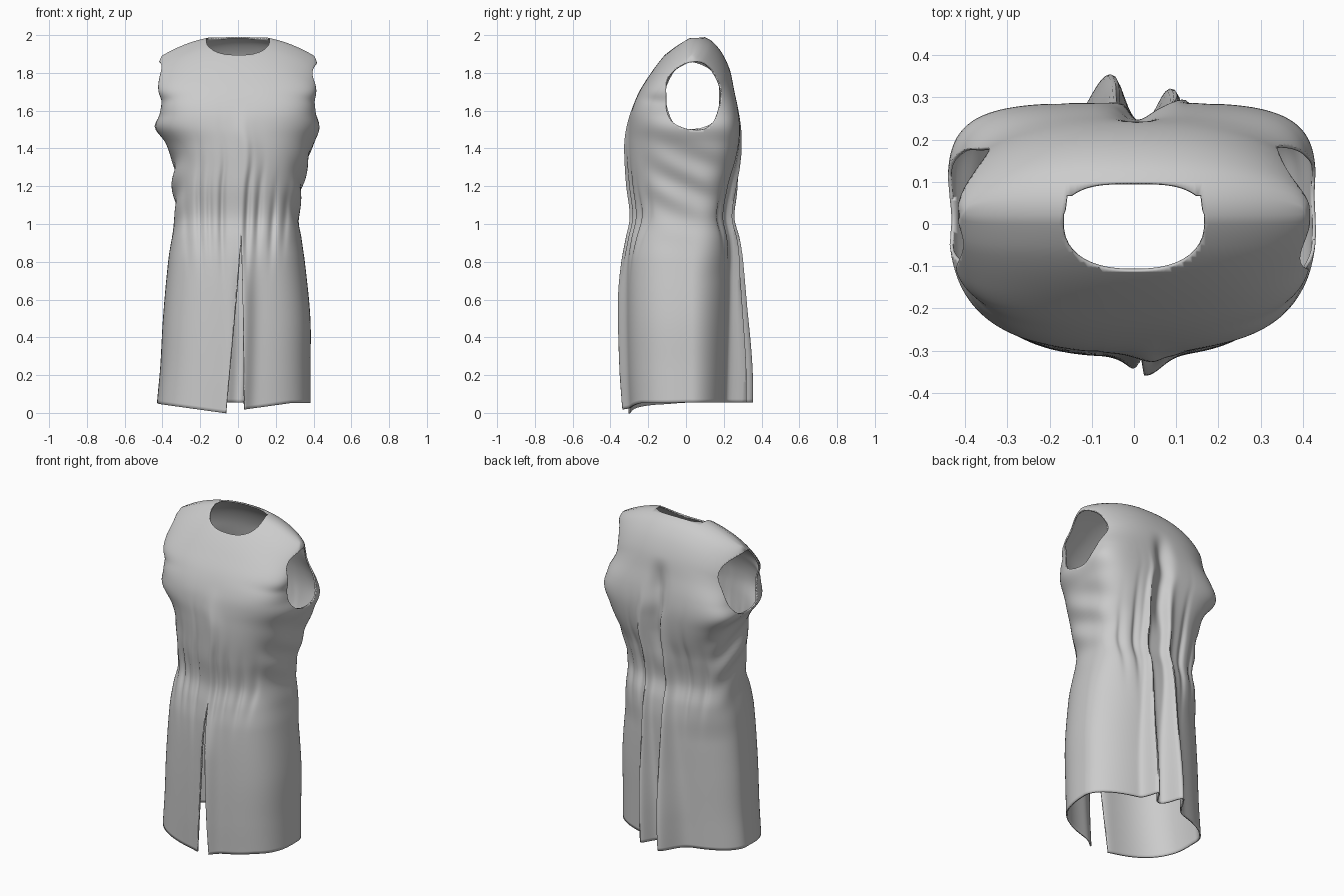
import bpy, bmesh, math

if "Cube" in bpy.data.objects:
    bpy.data.objects.remove(bpy.data.objects["Cube"])

# Silhouette keys by height: z, half width, sideways shift, front y, back y
KEYS = [
    (0.00, .407, -.022, -.300, .228), (0.20, .398, -.014, -.308, .234),
    (0.50, .390, -.007, -.314, .242), (0.80, .362, -.008, -.312, .248),
    (0.92, .344, -.008, -.300, .238), (1.04, .328, -.006, -.280, .212),
    (1.20, .343, .000, -.298, .238), (1.32, .356, .012, -.306, .268),
    (1.42, .387, .010, -.308, .283), (1.51, .436, -.004, -.304, .287),
    (1.60, .420, .000, -.288, .278), (1.70, .414, .000, -.248, .258),
    (1.80, .424, -.004, -.185, .237), (1.88, .428, -.006, -.125, .205),
    (1.94, .424, -.004, -.068, .165), (1.98, .416, .000, -.015, .120),
    (2.00, .404, .000, .020, .070)]
SEG, ROWS, MID = 300, 110, .03


def gauss(d, w):
    return math.exp(-(d / w) ** 2)


def smooth(a, b, v):
    t = min(1, max(0, (v - a) / (b - a)))
    return t * t * (3 - 2 * t)


def slope(i, k):
    lo, hi = KEYS[max(i - 1, 0)], KEYS[min(i + 1, len(KEYS) - 1)]
    return (hi[k] - lo[k]) / (hi[0] - lo[0])


def key(z, k):
    """Smooth curve through column k of the silhouette keys."""
    i = max(j for j in range(len(KEYS) - 1) if KEYS[j][0] <= z + 1e-9)
    p, q = KEYS[i], KEYS[i + 1]
    h = q[0] - p[0]
    t = (z - p[0]) / h
    return ((2*t**3 - 3*t*t + 1) * p[k] + (t**3 - 2*t*t + t) * h * slope(i, k)
            + (3*t*t - 2*t**3) * q[k] + (t**3 - t*t) * h * slope(i + 1, k))


# Gathers at the waist: x, depth, width, middle height, reach
FRONT_FOLDS = [(-.27, .014, .018, 1.02, .16), (-.20, .020, .018, 1.08, .22),
               (-.145, .014, .015, 1.05, .20), (-.08, .021, .017, 1.08, .26),
               (.055, .024, .017, 1.06, .26), (.115, .018, .017, 1.06, .18),
               (.19, .016, .018, 1.00, .16), (.26, .014, .018, 1.04, .14)]
BACK_FOLDS = [(-.25, .014, .02, 1.05, .18), (-.16, .016, .018, 1.1, .25),
              (.17, .016, .018, 1.1, .25), (.25, .014, .02, 1.05, .18)]


def folds(table, x, z):
    return sum(d * gauss(x - fx * (1 + .25 * (z - fz)), w) * gauss(z - fz, r)
               for fx, d, w, fz, r in table)


def pleat(x, at, left, right):
    return gauss(x - at, left if x < at else right)


def garment_point(z, ang):
    a, cx, yf, yb = (key(z, k) for k in (1, 2, 3, 4))
    c, s = math.cos(ang), math.sin(ang)
    if s > 0:
        n = 1.95 + 1.05 * smooth(.7, 1.1, z) + 1.3 * smooth(1.2, 1.5, z) - 1.7 * smooth(1.55, 1.8, z)
    else:
        n = 2.8 - .3 * smooth(.8, 1.2, z) + 1.1 * smooth(1.45, 1.7, z) + 2.6 * smooth(1.68, 1.84, z)
    r = (abs(c) ** n + abs(s) ** n) ** (-1 / n)
    x = a * r * c
    y = MID + ((yb - MID) if s > 0 else (MID - yf)) * r * s
    side = smooth(.6, 1, abs(c))
    if s > 0:
        # two standing pleats, broad at the hem and pinched at the waist
        spread = 1 - .5 * smooth(.2, 1.0, z)
        tall = 1 - .65 * smooth(0, 1.05, z)
        fade = 1 - smooth(1.1, 1.65, z)
        y += fade * tall * (.127 * pleat(x, -.036, .065 * spread, .034 * spread)
                            + .10 * pleat(x, .108, .042 * spread, .026 * spread))
        # hollow down the middle of the upper back, blousing either side
        y -= .04 * gauss(x - .01, .05) * smooth(1.1, 1.35, z) * (1 - smooth(1.6, 1.8, z))
        y -= folds(BACK_FOLDS, x, z)
    else:
        y += folds(FRONT_FOLDS, x, z) * (1 - side)
        # raised edge along the slit and centre front
        y -= (.02 + .026 * (1 - smooth(.6, 1.0, z))) * gauss(x - .035, .05) \
            * (1 - smooth(1.4, 1.65, z))
    # slack wrinkles round the sides
    wr = .009 * side * gauss(z - 1.22, .2)
    x += math.copysign(wr, c) * math.sin(34 * z + 16 * y + 2 * c)
    # shoulders slope away from the neck, hem rises towards sides and back
    drop = .12 * (abs(x) / .42) ** 2.2 * smooth(1.5, 1.92, z)
    hem = .055 if s > 0 else min(.052, -.008 + .05 * abs(x) / .36 + .018 * smooth(0, .05, x))
    hem += (.055 - hem) * smooth(-.12, .02, y)
    return x + cx, y, z - drop + hem * (1 - smooth(0, .6, z))


def cut(bm, inside):
    """Trim away the region where inside(co) < 0, with a clean edge."""
    vals = {v: inside(v.co) for v in bm.verts}
    new = []
    for e in list(bm.edges):
        v, w = e.verts
        p, q = vals[v], vals[w]
        if p * q < 0 and abs(p) < 50 and abs(q) < 50:
            t = min(.98, max(.02, p / (p - q)))
            new.append(bmesh.utils.edge_split(e, v, t)[1])
    bmesh.ops.connect_verts(bm, verts=new)
    gone = [f for f in bm.faces if inside(f.calc_center_median()) < 0]
    bmesh.ops.delete(bm, geom=gone, context='FACES')


def neck(co):
    if co.z < 1.75:
        return 99
    n = 3.2 if co.y > 0 else 2.4
    return (abs(co.x / .168) ** n + abs((co.y - .003) / (.094 if co.y > .003 else .115)) ** n) ** (1 / n) - 1


def armhole(co):
    if abs(co.x) < .3 or not 1.3 < co.z < 2:
        return 99
    wob = .025 * math.sin(5 * math.atan2(co.z - 1.68, co.y - .037) + co.x * 3)
    return (abs((co.y - .037) / .146) ** 2.3 + abs((co.z - 1.677) / .18) ** 2.3) ** (1 / 2.3) - 1 - wob


def slit(co):
    if co.y > -.1 or co.z > 1.0:
        return 99
    t = 1 - co.z / .95
    return abs(co.x - (.018 - .032 * t)) - .05 * t


# Tunic shell lofted from hem to shoulder ridge
bm = bmesh.new()
rings = []
for j in range(ROWS + 1):
    t = j / ROWS
    z = min(2, 2 * (t + .12 * math.sin(math.pi * t) * t))
    rings.append([bm.verts.new(garment_point(z, 2 * math.pi * (i + .5) / SEG))
                  for i in range(SEG)])
for lo, hi in zip(rings, rings[1:]):
    for i in range(SEG):
        k = (i + 1) % SEG
        bm.faces.new((lo[i], lo[k], hi[k], hi[i]))
# Shoulder ridge seam closes front to back
top = rings[-1]
for i in range(SEG // 2 - 1):
    k = SEG - 1 - i
    bm.faces.new((top[i], top[k], top[k - 1], top[i + 1]))

# Openings
for opening in (neck, armhole, slit):
    cut(bm, opening)
bmesh.ops.recalc_face_normals(bm, faces=bm.faces)
best = max(bm.faces, key=lambda f: f.calc_center_median().y)
if best.normal.y < 0:
    bmesh.ops.reverse_faces(bm, faces=bm.faces)

mesh = bpy.data.meshes.new("tunic")
bm.to_mesh(mesh)
bm.free()
tunic = bpy.data.objects.new("tunic", mesh)
bpy.context.collection.objects.link(tunic)

# Cloth thickness
cloth = tunic.modifiers.new("cloth_thickness", 'SOLIDIFY')
cloth.thickness = .008
cloth.offset = -1

grey = bpy.data.materials.new("grey_cloth")
grey.diffuse_color = (.6, .6, .6, 1)
grey.use_nodes = True
grey.node_tree.nodes["Principled BSDF"].inputs["Base Color"].default_value = grey.diffuse_color
mesh.materials.append(grey)

bpy.context.view_layer.objects.active = tunic
tunic.select_set(True)
bpy.ops.object.shade_smooth_by_angle(angle=math.radians(50))
